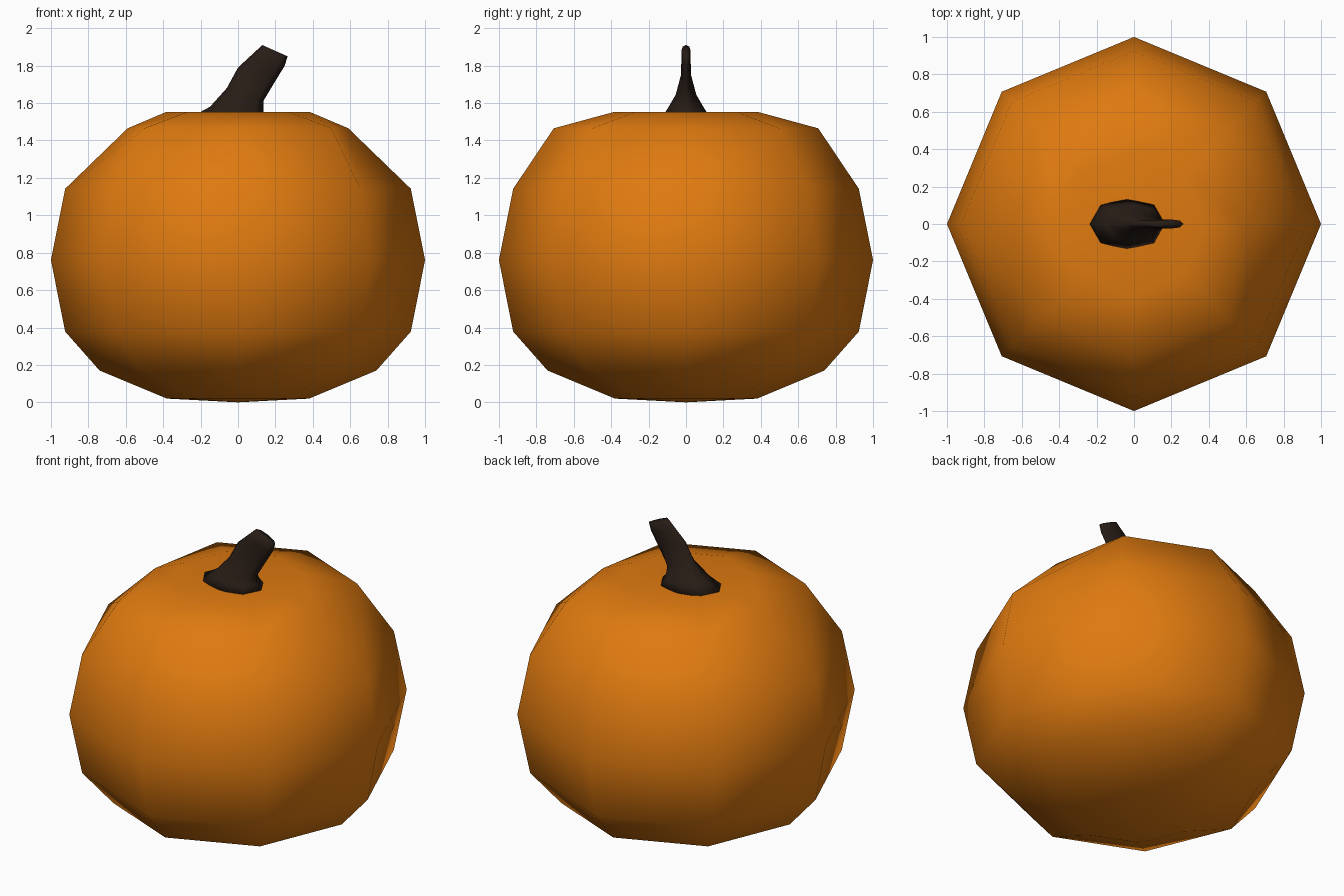
import bpy, bmesh
from math import cos, sin, pi

if "Cube" in bpy.data.objects:
    bpy.data.objects.remove(bpy.data.objects["Cube"])

SIDES = 8


def loft(name, rings, colour, start=None, end=None):
    """Skin a stack of rings; close each end with a centre point or a flat cap."""
    bm = bmesh.new()
    loops = [[bm.verts.new(p) for p in ring] for ring in rings]
    for a, b in zip(loops, loops[1:]):
        for i in range(SIDES):
            j = (i + 1) % SIDES
            bm.faces.new((a[i], a[j], b[j], b[i]))
    for loop, tip in ((loops[0], start), (loops[-1], end)):
        if tip is None:
            bm.faces.new(loop)
        else:
            v = bm.verts.new(tip)
            for i in range(SIDES):
                bm.faces.new((loop[i], loop[(i + 1) % SIDES], v))
    bmesh.ops.recalc_face_normals(bm, faces=bm.faces)
    for f in bm.faces:
        f.smooth = True
    mesh = bpy.data.meshes.new(name)
    bm.to_mesh(mesh)
    bm.free()
    mat = bpy.data.materials.new(name + "_colour")
    mat.diffuse_color = (*colour, 1)
    mat.use_nodes = True
    mat.node_tree.nodes["Principled BSDF"].inputs["Base Color"].default_value = mat.diffuse_color
    mesh.materials.append(mat)
    obj = bpy.data.objects.new(name, mesh)
    bpy.context.collection.objects.link(obj)
    return obj


# Pumpkin body: (radius, radius on the x axis, height)
profile = [(0.38, 0.38, 0.02), (0.74, 0.74, 0.17), (0.924, 0.924, 0.378),
           (1.0, 1.0, 0.76), (0.924, 0.924, 1.142), (0.707, 0.59, 1.465),
           (0.383, 0.383, 1.553)]
body_rings = []
for r, rx, z in profile:
    ring = []
    for i in range(SIDES):
        a = 2 * pi * i / SIDES
        rad = rx if i % 4 == 0 else r
        ring.append((rad * cos(a), rad * sin(a), z))
    body_rings.append(ring)
loft("pumpkin_body", body_rings, (0.74, 0.195, 0.005), (0, 0, 0), (0, 0, 1.50))

# Bent stem: (left x, left z, right x, right z, half depth)
sections = [(-0.26, 1.52, 0.175, 1.51, 0.135), (-0.15, 1.58, 0.135, 1.555, 0.10),
            (-0.06, 1.68, 0.135, 1.61, 0.055), (0.0, 1.79, 0.195, 1.71, 0.027),
            (0.065, 1.85, 0.25, 1.80, 0.025), (0.13, 1.91, 0.265, 1.85, 0.025)]
stem_rings = []
for lx, lz, rx, rz, d in sections:
    ring = []
    for i in range(SIDES):
        a = 2 * pi * i / SIDES
        t = (1 + cos(a)) / 2
        depth = sin(a)
        if d > 0.09 and i % 2:      # flared foot is boxier than the neck
            depth *= 1.12
        ring.append((lx + (rx - lx) * t, d * depth, lz + (rz - lz) * t))
    stem_rings.append(ring)
stem = loft("stem", stem_rings, (0.021, 0.012, 0.008))
